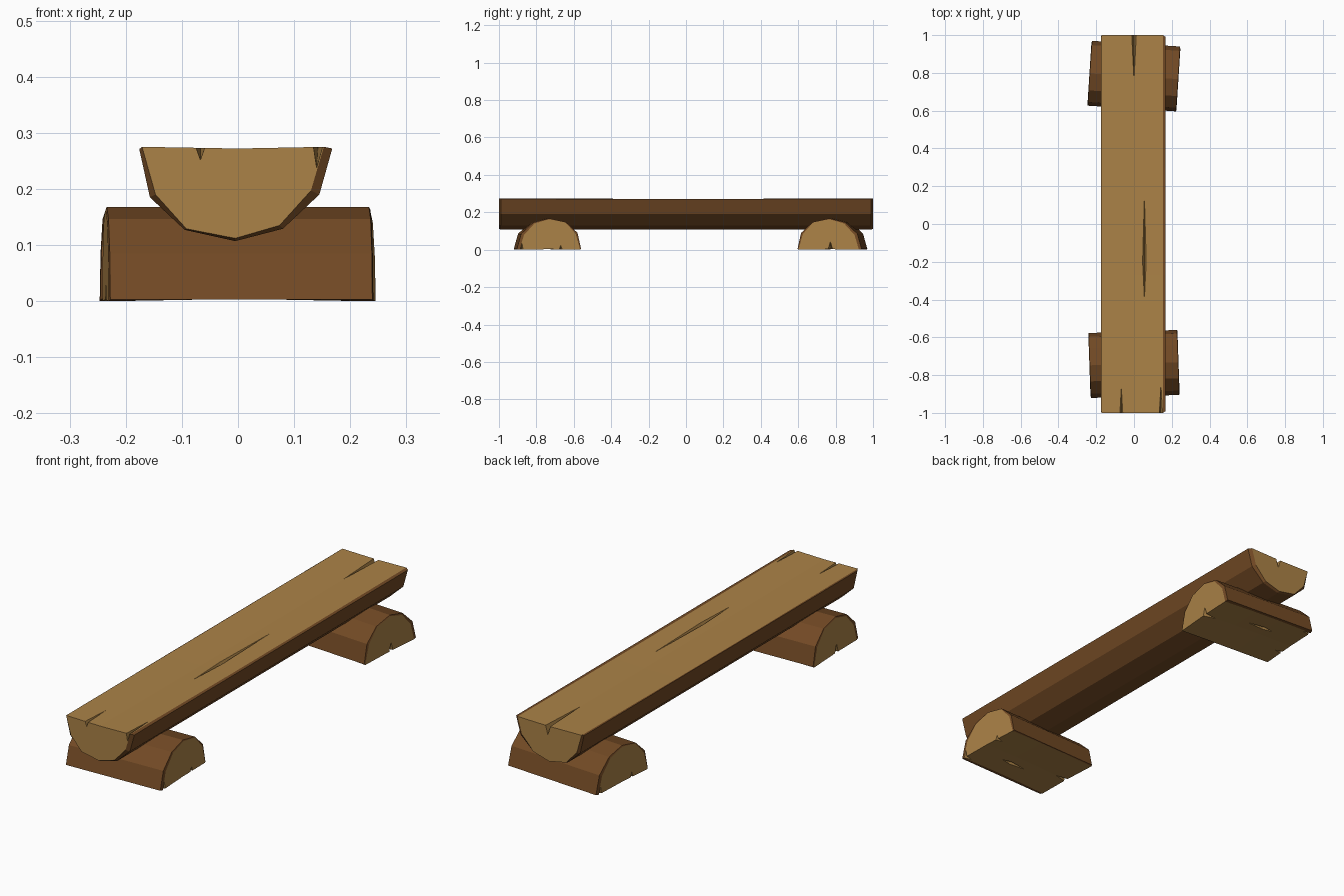
import bpy, bmesh, math
from mathutils import Matrix, Vector

if "Cube" in bpy.data.objects:
    bpy.data.objects.remove(bpy.data.objects["Cube"])


def material(name, rgb):
    m = bpy.data.materials.new(name)
    m.diffuse_color = (*rgb, 1)
    m.use_nodes = True
    m.node_tree.nodes["Principled BSDF"].inputs["Base Color"].default_value = m.diffuse_color
    return m


MATS = [material("bark", (0.17, 0.068, 0.018)), material("cut_wood", (0.41, 0.225, 0.063))]

# Cross-section of a half log: cut core at the ends, bark outline along the length
CORE = [(-.171, 0), (-.147, -.085), (-.092, -.146), (-.005, -.163), (.074, -.14), (.13, -.078), (.153, 0)]
BARK = [(-.176, -.004), (-.157, -.09), (-.095, -.148), (-.005, -.168), (.08, -.146), (.145, -.085), (.168, -.003)]


def add_object(name, bm):
    mesh = bpy.data.meshes.new(name)
    bm.to_mesh(mesh)
    bm.free()
    for m in MATS:
        mesh.materials.append(m)
    obj = bpy.data.objects.new(name, mesh)
    bpy.context.collection.objects.link(obj)
    return obj


def half_log(name):
    # Loft sections along y; the flat top sags slightly towards the middle
    bm = bmesh.new()
    rings = []
    for y, outline, sag in [(-1, CORE, 0), (-.99, BARK, 0), (-.27, BARK, .003),
                            (.3, BARK, .003), (.99, BARK, 0), (1, CORE, 0)]:
        pts = [CORE[0]] + outline + [CORE[-1], (0, -.003)]
        n = len(pts)
        rings.append([bm.verts.new((x, y, z - (sag if i in (0, n - 2, n - 1) else 0)))
                      for i, (x, z) in enumerate(pts)])
    for a, b in zip(rings, rings[1:]):
        for i in range(n):
            j = (i + 1) % n
            f = bm.faces.new((a[i], a[j], b[j], b[i]))
            f.material_index = 1 if i >= n - 2 else 0
    for ring in (rings[0], rings[-1]):
        bm.faces.new(ring).material_index = 1
    bmesh.ops.remove_doubles(bm, verts=bm.verts, dist=1e-5)
    bmesh.ops.recalc_face_normals(bm, faces=bm.faces)
    return add_object(name, bm)


def cut_crack(obj, x, wide_y, tips, width, depth, lean=0):
    # Wedge that is widest at wide_y and narrows to each tip
    bm = bmesh.new()
    top = .006
    pts = [(x - width / 2, wide_y, top), (x + width / 2, wide_y, top), (x + lean, wide_y, -depth)]
    for p in pts + [(x, t, top) for t in tips]:
        bm.verts.new(p)
    bmesh.ops.convex_hull(bm, input=bm.verts)
    bmesh.ops.recalc_face_normals(bm, faces=bm.faces)
    for f in bm.faces:
        f.material_index = 1
    cutter = add_object("crack_cutter", bm)
    cutter.hide_render = True
    mod = obj.modifiers.new("crack", 'BOOLEAN')
    mod.operation = 'DIFFERENCE'
    mod.solver = 'EXACT'
    mod.object = cutter
    bpy.context.view_layer.objects.active = obj
    bpy.ops.object.modifier_apply(modifier=mod.name)
    bpy.data.objects.remove(cutter)


# Seat: long half log, flat side up, with drying cracks
seat = half_log("seat")
cut_crack(seat, -.067, -1.01, [-.81], .022, .025)
cut_crack(seat, .143, -1.01, [-.82], .02, .04, -.003)
cut_crack(seat, 0, 1.01, [.7], .03, .045)
cut_crack(seat, .055, -.2, [-.5, .34], .03, .025)
seat.location.z = .275

# Legs: shorter copies turned flat side down and laid across
for name, y, angle, side in [("front_leg", -.745, 2, -1), ("back_leg", .787, -3.7, 1)]:
    leg = bpy.data.objects.new(name, seat.data.copy())
    bpy.context.collection.objects.link(leg)
    flip = Matrix(((0, side, 0, 0), (side, 0, 0, 0), (0, 0, -1, 0), (0, 0, 0, 1)))
    leg.matrix_world = (Matrix.Translation((0, y, 0)) @ Matrix.Rotation(math.radians(angle), 4, 'Z')
                        @ flip @ Matrix.Diagonal((1, .236, 1, 1)))
